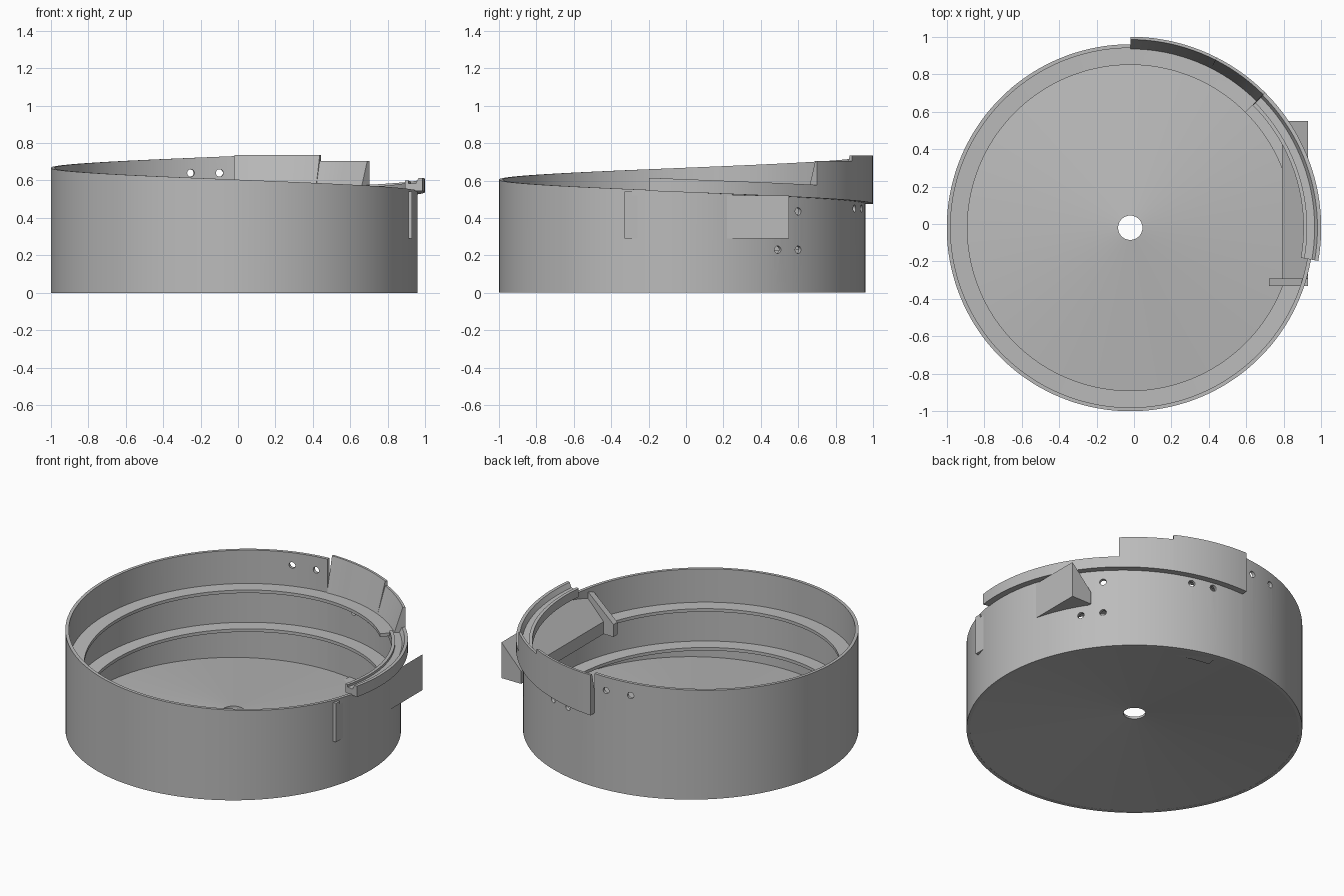
import bpy, bmesh
from math import radians, cos, sin, ceil
from mathutils import Matrix, Vector

if "Cube" in bpy.data.objects:
    bpy.data.objects.remove(bpy.data.objects["Cube"])

CENTRE = -0.02      # bowl axis offset on x and y
PITCH = 0.25        # helix drop per turn

grey = bpy.data.materials.new("light grey")
grey.use_nodes = True
grey.diffuse_color = (0.5, 0.5, 0.5, 1)
grey.node_tree.nodes["Principled BSDF"].inputs["Base Color"].default_value = (0.5, 0.5, 0.5, 1)


def finish(bm, name, smooth=True):
    bmesh.ops.recalc_face_normals(bm, faces=bm.faces)
    mesh = bpy.data.meshes.new(name)
    bm.to_mesh(mesh)
    bm.free()
    obj = bpy.data.objects.new(name, mesh)
    bpy.context.collection.objects.link(obj)
    mesh.materials.append(grey)
    if smooth:
        shade(obj)
    return obj


def shade(obj):
    bpy.ops.object.select_all(action='DESELECT')
    obj.select_set(True)
    bpy.context.view_layer.objects.active = obj
    bpy.ops.object.shade_smooth_by_angle(angle=radians(30))


def sweep(name, section, start, end, closed=False):
    """Sweep (radius, height, follows_helix) points round the bowl axis."""
    bm = bmesh.new()
    steps = max(2, ceil((end - start) / 2.5))
    rings = []
    for i in range(steps if closed else steps + 1):
        deg = start + (end - start) * i / steps
        a = radians(deg)
        drop = PITCH * (deg - 90) / 360
        rings.append([bm.verts.new((CENTRE + r * cos(a), CENTRE + r * sin(a), z - drop * h))
                      for r, z, h in section])
    n = len(section)
    pairs = list(zip(rings, rings[1:]))
    if closed:
        pairs.append((rings[-1], rings[0]))
    for p, q in pairs:
        for j in range(n):
            k = (j + 1) % n
            bm.faces.new((p[j], p[k], q[k], q[j]))
    if not closed:
        bm.faces.new(rings[0])
        bm.faces.new(rings[-1])
    return finish(bm, name)


def prism(name, outline, y0, y1):
    """Extrude an (x, z) outline along y."""
    bm = bmesh.new()
    face = bm.faces.new([bm.verts.new((x, y0, z)) for x, z in outline])
    out = bmesh.ops.extrude_face_region(bm, geom=[face])
    moved = [v for v in out["geom"] if isinstance(v, bmesh.types.BMVert)]
    bmesh.ops.translate(bm, verts=moved, vec=(0, y1 - y0, 0))
    return finish(bm, name, smooth=False)


# Bowl wall with a rim that falls one pitch per turn
wall = sweep("bowl_wall", [(.96, 0, 0), (.98, 0, 0), (.98, .73, 1), (.96, .73, 1)], 90, 450)

# Screw holes through the wall: (angle, height)
bm = bmesh.new()
for deg, z in [(104, .64), (94.7, .64), (70, .45), (78, .45),
               (31.4, .23), (39.2, .23), (31.4, .435), (39.2, .435)]:
    out = Vector((cos(radians(deg)), sin(radians(deg)), 0))
    turn = out.to_track_quat('Z', 'Y').to_matrix().to_4x4()
    place = Matrix.Translation(out * .97 + Vector((CENTRE, CENTRE, z)))
    bmesh.ops.create_cone(bm, cap_ends=True, segments=20, radius1=.02, radius2=.02,
                          depth=.1, matrix=place @ turn)
cutter = finish(bm, "hole_cutter", smooth=False)
cutter.hide_render = True
cut = wall.modifiers.new("holes", 'BOOLEAN')
cut.operation = 'DIFFERENCE'
cut.solver = 'EXACT'
cut.object = cutter
bpy.context.view_layer.objects.active = wall
bpy.ops.object.modifier_apply(modifier=cut.name)
bpy.data.objects.remove(cutter)
shade(wall)

# Conical floor with a centre hole
sweep("cone_floor", [(.065, .105, 0), (.97, 0, 0), (.97, .015, 0), (.065, .12, 0)],
      0, 360, closed=True)

# Spiral track climbing two turns inside the wall
sweep("spiral_track", [(.87, .495, 1), (.965, .495, 1), (.965, .515, 1), (.87, .515, 1)], 90, 800)

# Exit track that carries on over the lowered rim
sweep("exit_track_inner", [(.87, .495, 1), (.93, .495, 1), (.93, .515, 1), (.87, .515, 1)], 45, 90)
sweep("exit_track", [(.925, .475, 1), (1.02, .475, 1), (1.02, .545, 1), (1.0, .545, 1),
                     (.985, .515, 1), (.945, .515, 1), (.945, .53, 1), (.925, .53, 1)], -10, 45)

# Tall sloped guards beside the exit
for name, top, start, end in (("high_guard", .735, 63, 90), ("low_guard", .705, 45, 63)):
    sweep(name, [(.925, .475, 1), (1.02, .475, 1), (1.02, top, 0), (1.005, top, 0),
                 (.955, .515, 1), (.925, .515, 1)], start, end)

# Return chute wedge through the wall, with its end plate
prism("return_chute", [(.79, .29), (.93, .29), (.93, .52), (.79, .37)], -.29, .55)
prism("chute_end_plate", [(.72, .29), (.93, .29), (.93, .54), (.91, .54), (.72, .37)], -.33, -.29)
